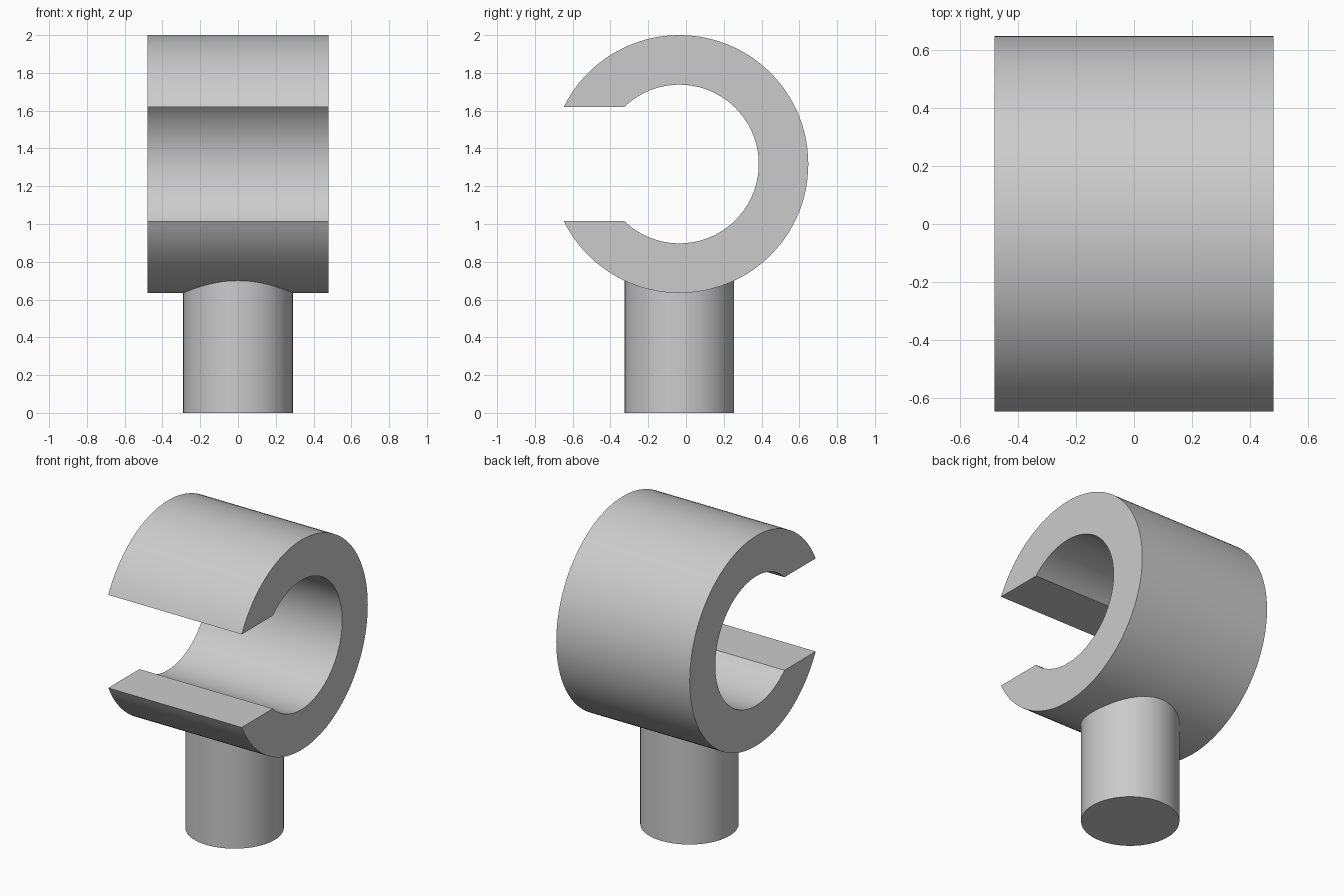
import bpy, bmesh
from math import sin, cos, asin, pi

if "Cube" in bpy.data.objects:
    bpy.data.objects.remove(bpy.data.objects["Cube"])

CY, CZ = -0.035, 1.3175      # ring axis
R_OUT, R_IN = 0.6825, 0.42
HALF_W, HALF_GAP = 0.48, 0.3025
POST_R, POST_TOP = 0.29, 0.8  # post ends inside the ring wall
SEG = 96


def finish(name, bm):
    bmesh.ops.recalc_face_normals(bm, faces=bm.faces)
    mesh = bpy.data.meshes.new(name)
    bm.to_mesh(mesh)
    bm.free()
    obj = bpy.data.objects.new(name, mesh)
    bpy.context.collection.objects.link(obj)
    bpy.ops.object.select_all(action='DESELECT')
    obj.select_set(True)
    bpy.context.view_layer.objects.active = obj
    bpy.ops.object.shade_smooth_by_angle(angle=0.5)
    return obj


# Open ring: quad cross-sections swept around the x axis, slot facing the front
bm = bmesh.new()
sections = []
for i in range(SEG + 1):
    t = i / SEG * 2 - 1
    section = []
    for r, x in ((R_OUT, -HALF_W), (R_OUT, HALF_W), (R_IN, HALF_W), (R_IN, -HALF_W)):
        a = t * (pi - asin(HALF_GAP / r))   # flat, parallel slot faces
        section.append(bm.verts.new((x, CY + r * cos(a), CZ + r * sin(a))))
    sections.append(section)
for s, n in zip(sections, sections[1:]):
    for k in range(4):
        j = (k + 1) % 4
        bm.faces.new((s[k], s[j], n[j], n[k]))
bm.faces.new(sections[0])
bm.faces.new(sections[-1])
finish("open_ring", bm)

# Round post under the ring
bm = bmesh.new()
bmesh.ops.create_cone(bm, cap_ends=True, segments=64, radius1=POST_R,
                      radius2=POST_R, depth=POST_TOP)
bmesh.ops.translate(bm, verts=bm.verts, vec=(0, CY, POST_TOP / 2))
finish("post", bm)
